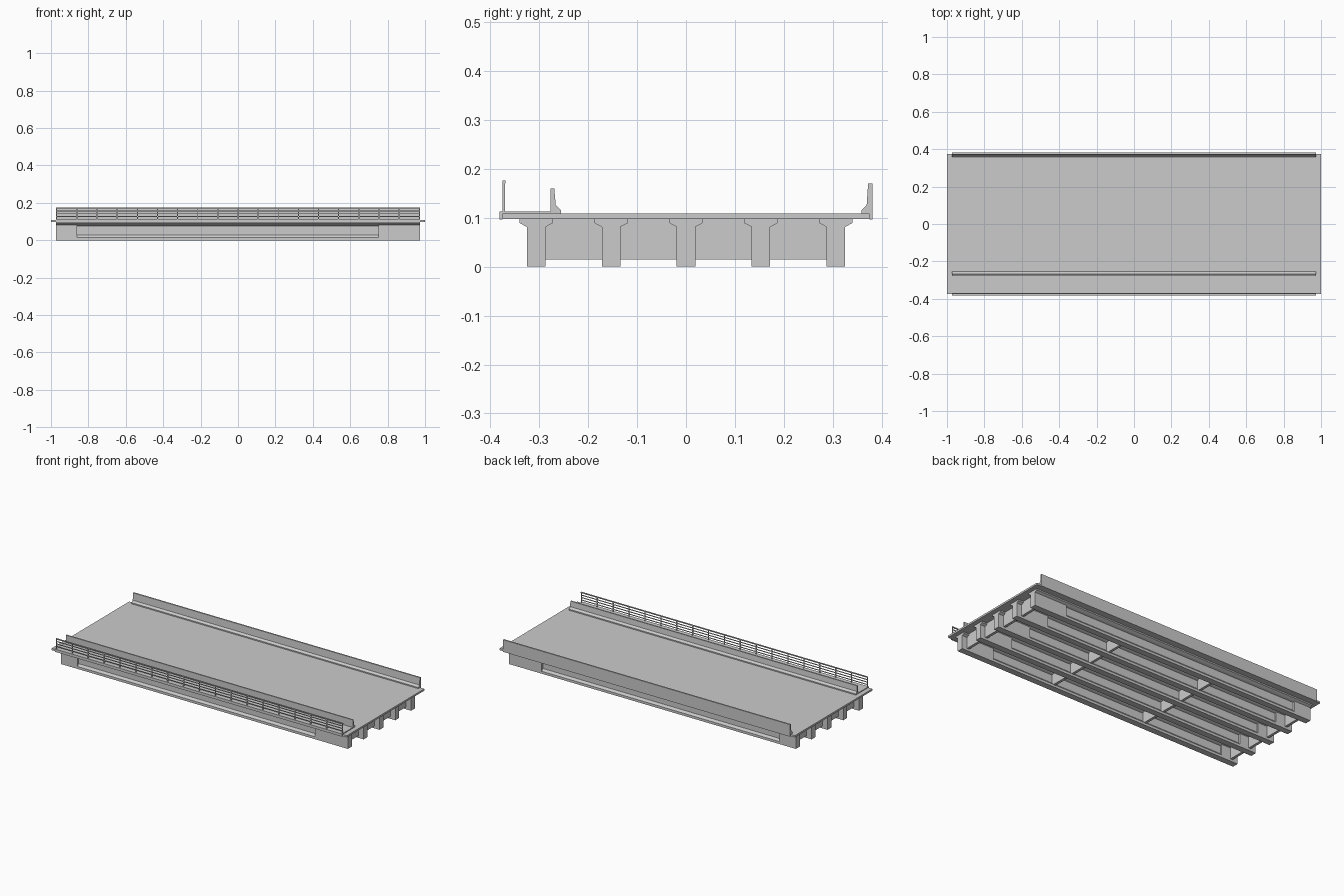
import bpy, bmesh

if "Cube" in bpy.data.objects:
    bpy.data.objects.remove(bpy.data.objects["Cube"])

L = 0.972  # half length of girders, barriers and railing


def extrude(name, profile, spans):
    """Extrude a closed (y, z) profile along x over each (x0, x1) span."""
    bm = bmesh.new()
    add_prism(bm, profile, spans)
    return finish(name, bm)


def add_prism(bm, profile, spans):
    n = len(profile)
    for x0, x1 in spans:
        a = [bm.verts.new((x0, y, z)) for y, z in profile]
        b = [bm.verts.new((x1, y, z)) for y, z in profile]
        bm.faces.new(a)
        bm.faces.new(b[::-1])
        for i in range(n):
            bm.faces.new((a[i], b[i], b[(i + 1) % n], a[(i + 1) % n]))


def finish(name, bm):
    bmesh.ops.recalc_face_normals(bm, faces=bm.faces[:])
    me = bpy.data.meshes.new(name)
    bm.to_mesh(me)
    bm.free()
    ob = bpy.data.objects.new(name, me)
    bpy.context.collection.objects.link(ob)
    return ob


def rect(y0, y1, z0, z1):
    return [(y0, z0), (y1, z0), (y1, z1), (y0, z1)]


def mirrored(half, y):
    """Full symmetric profile from its right half, centred at y."""
    return [(y + h, z) for h, z in half] + [(y - h, z) for h, z in reversed(half)]


# Deck slab
extrude("deck_slab", rect(-0.375, 0.375, 0.097, 0.108), [(-1, 1)])

# Girders: slim I section in the middle, solid blocks at both ends
block = [(0.019, 0), (0.019, 0.081), (0.034, 0.089), (0.034, 0.097)]
slim = [(0.019, 0), (0.019, 0.015), (0.008, 0.028), (0.008, 0.077),
        (0.019, 0.081), (0.034, 0.089), (0.034, 0.097)]
spacing = 0.153
for i in range(5):
    y = (i - 2) * spacing
    bm = bmesh.new()
    add_prism(bm, mirrored(block, y), [(-L, -0.86), (0.75, L)])
    add_prism(bm, mirrored(slim, y), [(-0.86, 0.75)])
    finish(f"girder_{i + 1}", bm)

# Cross diaphragms between neighbouring girders
for i in range(4):
    y = (i - 2) * spacing
    extrude(f"diaphragms_{i + 1}", rect(y + 0.007, y + spacing - 0.007, 0.014, 0.097),
            [(x - 0.008, x + 0.008) for x in (-0.93, -0.32, 0.32, 0.93)])

# Sidewalk with an outer lip over the slab edge
extrude("sidewalk", [(-0.381, 0.096), (-0.375, 0.096), (-0.375, 0.108),
                     (-0.277, 0.108), (-0.277, 0.113), (-0.381, 0.113)], [(-L, L)])

# Traffic barriers
extrude("inner_barrier", [(-0.277, 0.108), (-0.255, 0.108), (-0.255, 0.115),
                          (-0.266, 0.126), (-0.269, 0.159), (-0.277, 0.159)], [(-L, L)])
extrude("outer_barrier", [(0.381, 0.096), (0.381, 0.170), (0.372, 0.170),
                          (0.369, 0.126), (0.358, 0.115), (0.358, 0.108),
                          (0.375, 0.108), (0.375, 0.096)], [(-L, L)])

# Pedestrian railing: posts and horizontal rails
step = 2 * (L - 0.003) / 18
posts = [-L + 0.003 + i * step for i in range(19)]
extrude("railing_posts", rect(-0.3745, -0.3695, 0.112, 0.174),
        [(x - 0.0025, x + 0.0025) for x in posts])
bm = bmesh.new()
add_prism(bm, rect(-0.375, -0.369, 0.170, 0.176), [(-L, L)])
for z in (0.127, 0.142, 0.157):
    add_prism(bm, rect(-0.374, -0.370, z - 0.002, z + 0.002), [(-L, L)])
finish("railing_rails", bm)
